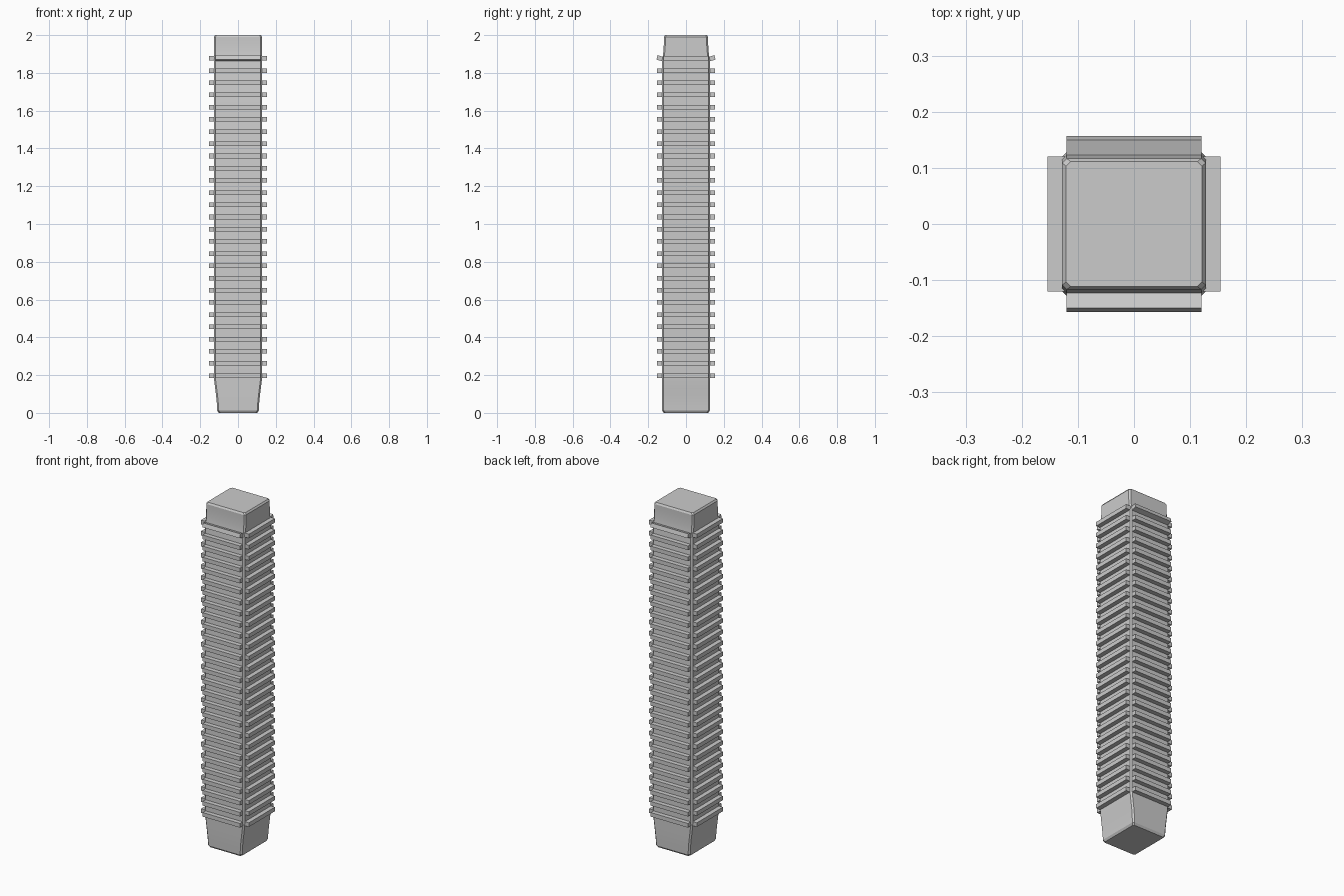
import bpy, bmesh, math
from mathutils import Matrix, Vector

if "Cube" in bpy.data.objects:
    bpy.data.objects.remove(bpy.data.objects["Cube"])


def finish(name, bm):
    bmesh.ops.recalc_face_normals(bm, faces=bm.faces)
    mesh = bpy.data.meshes.new(name)
    bm.to_mesh(mesh)
    bm.free()
    ob = bpy.data.objects.new(name, mesh)
    bpy.context.collection.objects.link(ob)
    bpy.ops.object.select_all(action='DESELECT')
    ob.select_set(True)
    bpy.context.view_layer.objects.active = ob
    bpy.ops.object.shade_smooth_by_angle(angle=math.radians(25))
    return ob


# Square bar with chamfered corners, lofted through (z, half x, half y)
C = 0.008
SECTIONS = [
    (0.0, 0.102, 0.118), (0.012, 0.110, 0.126), (0.05, 0.112, 0.127),
    (0.09, 0.116, 0.128), (0.13, 0.121, 0.128), (0.17, 0.126, 0.128),
    (0.20, 0.128, 0.128), (1.86, 0.128, 0.128), (1.885, 0.128, 0.123),
    (1.92, 0.128, 0.119), (1.96, 0.128, 0.117), (1.99, 0.128, 0.117),
    (2.0, 0.121, 0.111),
]
bm = bmesh.new()
rings = []
for z, x, y in SECTIONS:
    outline = [(x, -y + C), (x, y - C), (x - C, y), (-x + C, y),
               (-x, y - C), (-x, -y + C), (-x + C, -y), (x - C, -y)]
    rings.append([bm.verts.new((px, py, z)) for px, py in outline])
for a, b in zip(rings, rings[1:]):
    for i in range(8):
        j = (i + 1) % 8
        bm.faces.new((a[i], a[j], b[j], b[i]))
bm.faces.new(rings[0])
bm.faces.new(rings[-1])
finish("bar_body", bm)

# Horizontal ribs stacked up each of the four sides
COUNT, Z0, Z1 = 27, 0.197, 1.877
INNER, OUTER, HEIGHT, LENGTH = 0.118, 0.154, 0.024, 0.24
for side, name in enumerate(("right", "back", "left", "front")):
    bm = bmesh.new()
    turn = Matrix.Rotation(side * math.pi / 2, 4, 'Z')
    for k in range(COUNT):
        z = Z0 + (Z1 - Z0) * k / (COUNT - 1)
        # The top front and back ribs tilt with the tapered head
        tilt = -0.28 if side % 2 and k == COUNT - 1 else 0
        m = (turn @ Matrix.Translation(((INNER + OUTER) / 2, 0, z))
             @ Matrix.Rotation(tilt, 4, 'Y')
             @ Matrix.Diagonal((OUTER - INNER, LENGTH, HEIGHT, 1)))
        bmesh.ops.create_cube(bm, size=1, matrix=m)
    finish(name + "_ribs", bm)
